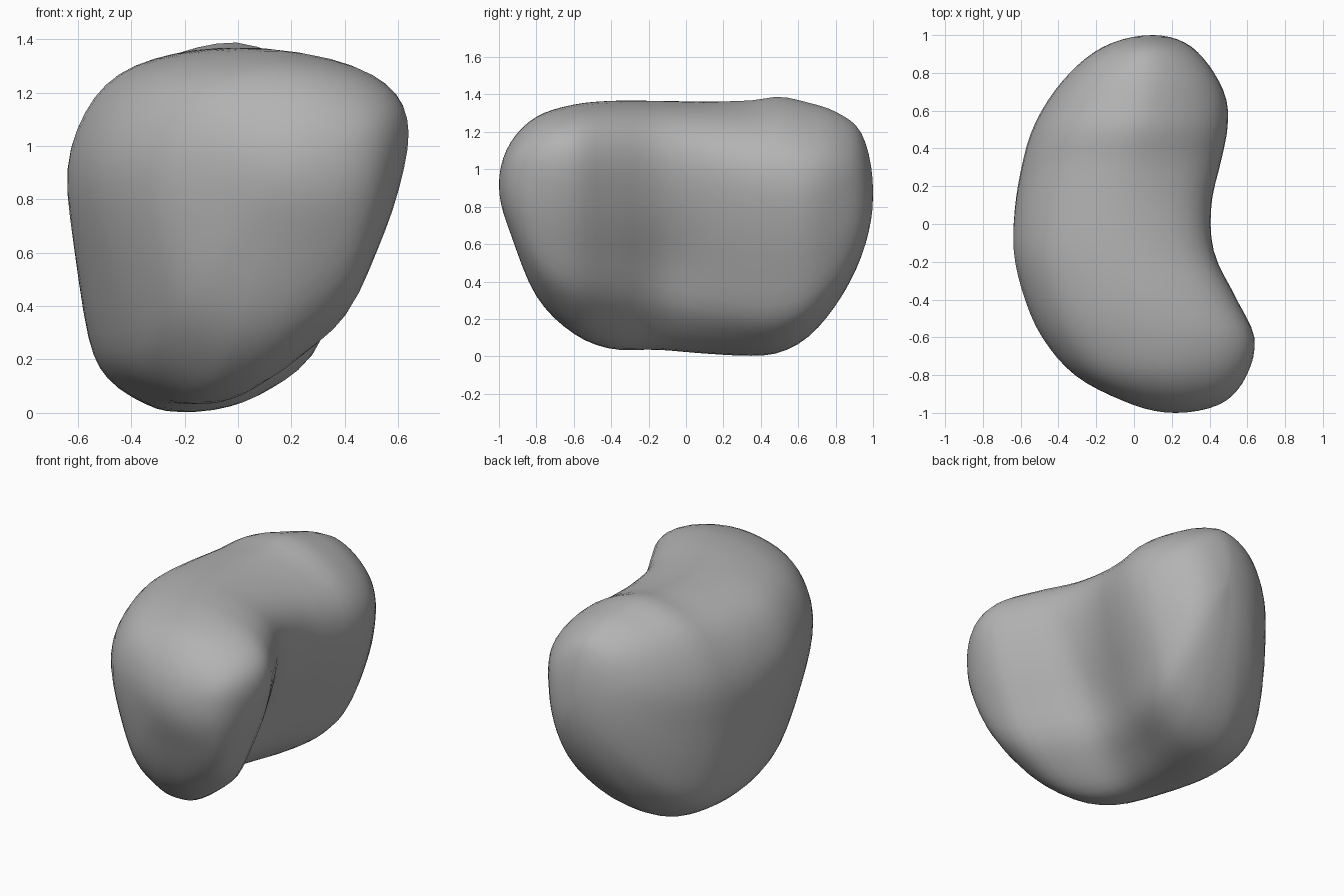
import bpy
import bmesh
import math
from mathutils import Vector

cube = bpy.data.objects.get("Cube")
if cube:
    bpy.data.objects.remove(cube, do_unlink=True)

RINGS, SIDES = 44, 54

# Body stations along y: y, right edge, left edge, underside, top
stations = [
    (-1.0, .22, .22, .92, .92),
    (-.94, -.05, .49, .66, 1.14),
    (-.8, -.31, .61, .32, 1.28),
    (-.6, -.475, .64, .12, 1.345),
    (-.4, -.565, .545, .04, 1.365),
    (-.15, -.63, .425, .035, 1.365),
    (.1, -.63, .41, .015, 1.362),
    (.35, -.59, .465, .003, 1.37),
    (.5, -.545, .495, .02, 1.39),
    (.65, -.465, .495, .1, 1.36),
    (.8, -.345, .435, .27, 1.31),
    (.94, -.16, .31, .54, 1.19),
    (1.0, .1, .1, .88, .88),
]

# Lopsided egg cross-section, unit width and height
profile = [
    (-.25, 0), (.03, .015), (.3, .08), (.57, .19), (.75, .37), (.92, .58),
    (1, .76), (.92, .88), (.65, .96), (.2, 1), (-.25, .985), (-.63, .927),
    (-.87, .82), (-1, .66), (-.96, .45), (-.84, .2), (-.7, .09), (-.45, .02),
]


def station_at(angle):
    """Smooth interpolation of the stations by angle around the body."""
    keys = [math.asin(s[0]) for s in stations]
    last = len(keys) - 1
    i = max(k for k in range(last) if keys[k] <= angle + 1e-9)
    h = keys[i + 1] - keys[i]
    t = (angle - keys[i]) / h

    def slope(k, c):
        a, b = max(k - 1, 0), min(k + 1, last)
        return (stations[b][c] - stations[a][c]) / (keys[b] - keys[a])

    result = []
    for c in range(1, 5):
        p, q = stations[i][c], stations[i + 1][c]
        result.append((2*t**3 - 3*t**2 + 1) * p + (t**3 - 2*t**2 + t) * h * slope(i, c)
                      + (3*t**2 - 2*t**3) * q + (t**3 - t**2) * h * slope(i + 1, c))
    return result


def profile_at(f):
    """Closed smooth curve through the profile points, f from 0 to 1."""
    n = len(profile)
    i = int(f * n)
    t = f * n - i
    a, b, c, d = (Vector(profile[(i + k) % n]) for k in (-1, 0, 1, 2))
    return (2*b + (c - a)*t + (2*a - 5*b + 4*c - d)*t*t + (3*b - a - 3*c + d)*t**3) / 2


def section_point(y, edges, f):
    x0, x1, z0, z1 = edges
    u, v = profile_at(f)
    v = 2 * v - 1
    # Rounder sections towards the tips
    blend = abs(y) ** 6
    ang = math.atan2(v, u)
    u += (math.cos(ang) - u) * blend
    v += (math.sin(ang) - v) * blend
    x = (x0 + x1) / 2 + u * (x1 - x0) / 2
    z = (z0 + z1) / 2 + v * (z1 - z0) / 2
    # Shallow valley in the lower part of the hollow side
    x -= .06 * max(u, 0) * math.exp(-((y + .08) / .2)**2 - ((z - .38) / .32)**2)
    # Outer side leans: full low at the back, full high at the front
    lean = .08 if v < 0 else .04
    x += lean * max(-u, 0) * v * math.sin(math.pi * y)
    # Back lobe sags towards the hollow side, front lobe tucks up below
    z -= .14 * max(u, 0)**1.2 * math.exp(-((y - .6) / .42)**2)
    z += .13 * max(u, 0) * max(-v, 0) * math.exp(-((y + .35) / .25)**2)
    return Vector((x, y, z))


# Bean body
bm = bmesh.new()
rings = []
for i in range(1, RINGS):
    angle = math.pi * (i / RINGS - .5)
    edges = station_at(angle)
    y = math.sin(angle)
    rings.append([bm.verts.new(section_point(y, edges, j / SIDES)) for j in range(SIDES)])
front_tip, back_tip = (bm.verts.new((s[1], s[0], s[3])) for s in (stations[0], stations[-1]))

for j in range(SIDES):
    k = (j + 1) % SIDES
    for a, b in zip(rings, rings[1:]):
        bm.faces.new((a[j], a[k], b[k], b[j]))
    bm.faces.new((front_tip, rings[0][k], rings[0][j]))
    bm.faces.new((back_tip, rings[-1][j], rings[-1][k]))
bmesh.ops.recalc_face_normals(bm, faces=bm.faces)
for face in bm.faces:
    face.smooth = True

mesh = bpy.data.meshes.new("bean_body")
bm.to_mesh(mesh)
bm.free()
body = bpy.data.objects.new("bean_body", mesh)
bpy.context.collection.objects.link(body)

# Plain grey
grey = bpy.data.materials.new("plain_grey")
grey.use_nodes = True
color = (.45, .45, .45, 1)
grey.diffuse_color = color
grey.node_tree.nodes["Principled BSDF"].inputs["Base Color"].default_value = color
mesh.materials.append(grey)
